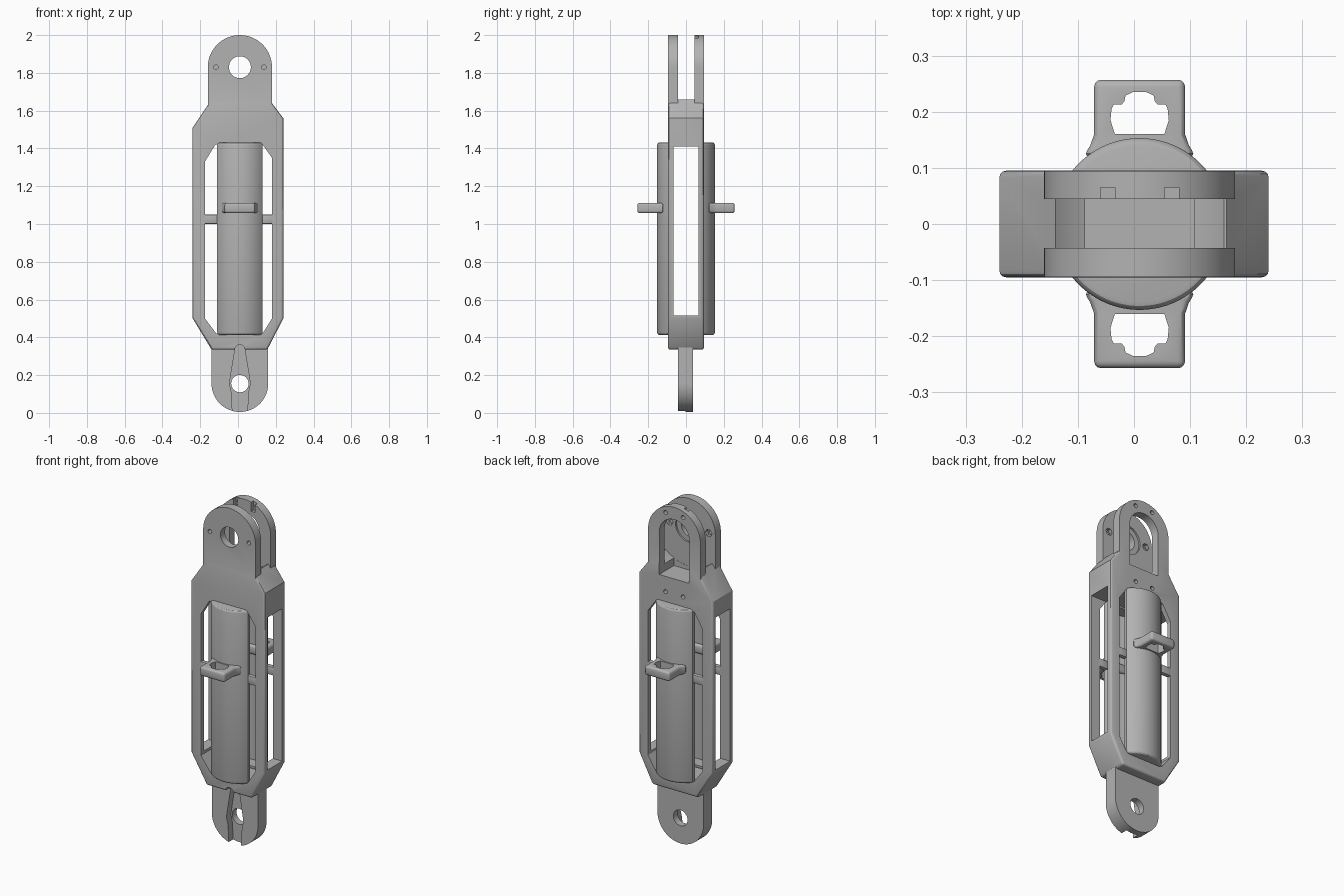
import bpy, bmesh, math
from math import pi, cos, sin

old = bpy.data.objects.get("Cube")
if old:
    bpy.data.objects.remove(old, do_unlink=True)

CX = 0.01          # centre line of pins, shells and loops
PIN_TOP, PIN_LOW = 1.83, 0.155

grey = bpy.data.materials.new("plain_grey")
grey.use_nodes = True
grey.diffuse_color = (0.45, 0.45, 0.45, 1)
grey.node_tree.nodes["Principled BSDF"].inputs["Base Color"].default_value = (0.45, 0.45, 0.45, 1)


def arc(cx, cy, r, a0, a1, n=32):
    return [(cx + r * cos(a0 + (a1 - a0) * i / n), cy + r * sin(a0 + (a1 - a0) * i / n))
            for i in range(n + 1)]


def circle(cx, cy, r, n=40):
    return arc(cx, cy, r, 0, 2 * pi, n)[:-1]


def rect(x0, x1, z0, z1):
    return [(x0, z0), (x1, z0), (x1, z1), (x0, z1)]


def prism(name, pts, a, b, axis="y"):
    """Extrude a 2D outline from a to b along y (outline in xz) or z (outline in xy)."""
    bm = bmesh.new()
    put = (lambda u, v, d: (u, d, v)) if axis == "y" else (lambda u, v, d: (u, v, d))
    face = bm.faces.new([bm.verts.new(put(u, v, a)) for u, v in pts])
    ext = bmesh.ops.extrude_face_region(bm, geom=[face])["geom"]
    move = (0, b - a, 0) if axis == "y" else (0, 0, b - a)
    bmesh.ops.translate(bm, vec=move, verts=[g for g in ext if isinstance(g, bmesh.types.BMVert)])
    bmesh.ops.recalc_face_normals(bm, faces=bm.faces)
    me = bpy.data.meshes.new(name)
    bm.to_mesh(me)
    bm.free()
    me.materials.append(grey)
    ob = bpy.data.objects.new(name, me)
    bpy.context.collection.objects.link(ob)
    return ob


def bake(ob):
    dg = bpy.context.evaluated_depsgraph_get()
    me = bpy.data.meshes.new_from_object(ob.evaluated_get(dg))
    ob.modifiers.clear()
    ob.data = me


def boolean(ob, other, op="DIFFERENCE"):
    m = ob.modifiers.new(op, "BOOLEAN")
    m.operation, m.object, m.solver = op, other, "EXACT"
    bake(ob)
    bpy.data.objects.remove(other, do_unlink=True)


def cut(ob, pts, a, b, axis="y"):
    boolean(ob, prism("cutter", pts, a, b, axis))


def bevel(ob, width, angle=60, segments=3):
    m = ob.modifiers.new("round", "BEVEL")
    m.width, m.segments, m.limit_method = width, segments, "ANGLE"
    m.angle_limit = math.radians(angle)
    bake(ob)


# Main frame with sloped shoulders
frame = prism("main_frame", [(-.14, .335), (.155, .335), (.24, .5), (.24, 1.56), (.165, 1.66),
                             (-.14, 1.66), (-.24, 1.51), (-.24, .5)], -.095, .095)
bevel(frame, .012)

# Two rounded fork plates
fork_outline = arc(CX, PIN_TOP, .17, 0, pi, 48) + [(CX - .17, 1.46), (CX + .17, 1.46)]
for a, b in ((-.0945, -.043), (.045, .0945)):
    boolean(frame, prism("plate", fork_outline, a, b), "UNION")

# Lower rounded tab
tab = arc(CX, PIN_LOW, .15, pi, 2 * pi, 48) + [(CX + .15, .38), (CX - .15, .38)]
boolean(frame, prism("tab", tab, -.043, .037), "UNION")

# Concave floor between the fork plates
cut(frame, arc(CX, PIN_TOP, .227, pi, 2 * pi, 48) + [(CX + .227, 2.1), (CX - .227, 2.1)],
    -.043, .045)

# Arched opening in the rear plate
cut(frame, arc(CX, PIN_TOP, .0975, 0, pi) + [(CX - .0975, 1.58), (CX + .0975, 1.58)],
    -.0425, .2)

# Front pin hole with a shallow inner recess
cut(frame, circle(CX, PIN_TOP, .058), -.2, 0)
cut(frame, circle(CX, PIN_TOP, .088), -.053, 0)

# Screw holes and nut pockets
for s in (-1, 1):
    x = CX + s * .127
    cut(frame, circle(x, PIN_TOP, .012, 16), -.2, 0)
    cut(frame, circle(x, PIN_TOP, .022, 6), -.063, 0)
    x = CX + s * .057
    cut(frame, circle(x, 1.955, .012, 16), .02, .2)
    cut(frame, rect(x - .013, x + .013, 1.94, 2.1), .02, .065)
    cut(frame, circle(x, 1.49, .012, 16), .05, .2)

# Long central opening and side openings
cut(frame, [(-.115, .42), (.13, .42), (.18, .5), (.18, 1.35), (.13, 1.42),
            (-.12, 1.42), (-.175, 1.33), (-.175, .5)], -.2, .2)
cut(frame, rect(-.5, .5, -.067, .067), .515, 1.41, "z")

# Lower pin hole and cable groove in the front of the tab
cut(frame, circle(CX, PIN_LOW, .046), -.2, .2)
groove = arc(CX, .335, .026, 0, pi, 12) + [
    (CX - .045, .22), (CX - .055, PIN_LOW), (CX - .045, .11), (CX - .034, -.1),
    (CX + .034, -.1), (CX + .045, .11), (CX + .055, PIN_LOW), (CX + .045, .22)]
cut(frame, groove, -.2, -.002)

# Parts repeated on front and back
half = math.acos(.12 / .153)
for s, side in ((-1, "front"), (1, "back")):
    # Curved shell over the central opening
    outline = [(x, s * y) for x, y in arc(CX, 0, .153, half, pi - half, 40)]
    outline += [(CX - .12, s * .066), (CX + .12, s * .066)]
    shell = prism(side + "_shell", outline, .412, 1.432, "z")
    bevel(shell, .014)
    cut(shell, circle(CX, 0, .136, 64), .435, 1.41, "z")

    # Thin cross bars joining the shell to the side rails
    for x0, x1, name in ((-.185, -.1, "right"), (.12, .19, "left")):
        bar = prism(f"{side}_{name}_bar", rect(x0, x1, 1.0, 1.05), s * .067, s * .094)
        bevel(bar, .006, segments=2)

    # Strap loop with a stepped opening
    outer = [(-.1, .12), (-.088, .14), (-.081, .16), (-.081, .257),
             (.081, .257), (.081, .16), (.088, .14), (.1, .12)]
    loop = prism(side + "_strap_loop", [(CX + x, s * y) for x, y in outer], 1.057, 1.112, "z")
    bevel(loop, .016)
    edge = [(.044, .16), (.052, .185), (.05, .205), (.046, .213), (.032, .213),
            (.027, .219), (.025, .229), (.012, .235)]
    hole = edge + [(-x, y) for x, y in reversed(edge)]
    cut(loop, [(CX + x, s * y) for x, y in hole], 1, 1.2, "z")

# Smooth the curved faces, keep the sharp edges
bpy.ops.object.select_all(action="DESELECT")
for ob in bpy.context.collection.objects:
    if ob.type == "MESH":
        ob.select_set(True)
        bpy.context.view_layer.objects.active = ob
bpy.ops.object.shade_smooth_by_angle(angle=math.radians(30))
